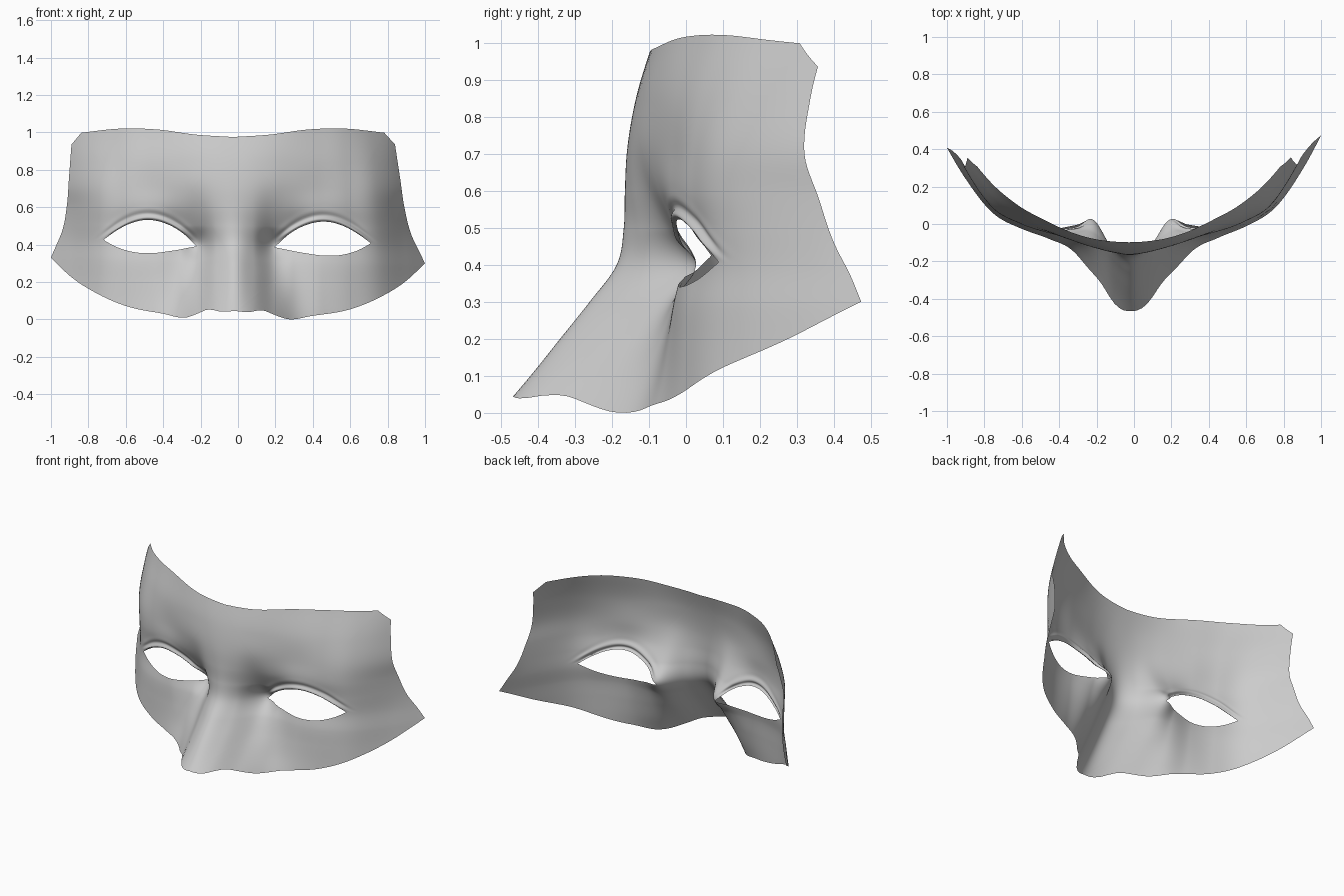
import bpy, bmesh, math
from mathutils import Vector

if "Cube" in bpy.data.objects:
    bpy.data.objects.remove(bpy.data.objects["Cube"])


def interp(xs, ys, x):
    """Smooth curve through points (Hermite with averaged slopes)."""
    n = len(xs)
    x = min(max(x, xs[0]), xs[-1])
    i = 0
    while i < n - 2 and x > xs[i + 1]:
        i += 1
    s = lambda k: (ys[k + 1] - ys[k]) / (xs[k + 1] - xs[k])
    def slope(k):
        if k == 0:
            return s(0)
        if k == n - 1:
            return s(n - 2)
        a, b = xs[k] - xs[k - 1], xs[k + 1] - xs[k]
        return (s(k - 1) * b + s(k) * a) / (a + b)
    h = xs[i + 1] - xs[i]
    t = (x - xs[i]) / h
    return ((2*t**3 - 3*t*t + 1) * ys[i] + (t**3 - 2*t*t + t) * h * slope(i)
            + (3*t*t - 2*t**3) * ys[i + 1] + (t**3 - t*t) * h * slope(i + 1))


# Face relief: depth y across each horizontal section, from chin side to brow
XS = [0, .1, .2, .3, .45, .6, .75, .9, 1.0]
SECTIONS = {
    0.00: [-.505, -.455, -.300, -.165, -.085, -.025, .050, .19, .34],
    0.10: [-.420, -.358, -.210, -.112, -.063, -.015, .065, .23, .36],
    0.20: [-.340, -.270, -.130, -.071, -.047, -.007, .078, .26, .40],
    0.30: [-.260, -.190, -.060, -.036, -.034, .002, .090, .285, .435],
    0.40: [-.187, -.128, .020, .002, -.014, .022, .108, .315, .475],
    0.50: [-.168, -.132, -.048, -.028, -.018, .022, .106, .330, .515],
    0.60: [-.165, -.146, -.097, -.072, -.043, .008, .100, .335, .535],
    0.70: [-.160, -.150, -.122, -.090, -.040, .013, .105, .328, .54],
    0.85: [-.135, -.130, -.112, -.083, -.028, .042, .155, .380, .61],
    1.03: [-.080, -.077, -.065, -.040, .025, .110, .250, .470, .71],
}
ZS = list(SECTIONS)
MIRROR_XS = [-.1] + XS


def depth(x, z):
    col = [interp(MIRROR_XS, [r[1]] + r, x) for r in SECTIONS.values()]
    return interp(ZS, col, z)


def sample(xs, ys, a, b, n=50):
    pts = []
    for i in range(n + 1):
        x = a + (b - a) * i / n
        pts.append((x, interp(xs, ys, x)))
    return pts


# Outline of one half: lower edge, side edge, top edge, centre line
bottom = sample([0, .07, .15, .2, .27, .4, .6, .75, .9, 1],
                [.045, .04, .05, .03, .006, .025, .063, .125, .22, .315], 0, 1, 80)
side = [(x, z) for z, x in sample([.315, .38, .45, .6, .75, .935],
                                  [1, .97, .938, .903, .886, .865], .315, .935)]
top = sample([0, .2, .4, .6, .81], [.975, .988, 1.015, 1.02, .998], .81, 0)
outline = bottom + side + top

# Eye opening: upper and lower lid edges
upper = sample([.21, .28, .385, .48, .57, .65, .712],
               [.39, .455, .512, .527, .506, .463, .418], .712, .21, 60)
lower = sample([.21, .36, .48, .57, .66, .712],
               [.388, .36, .347, .355, .385, .414], .21, .712, 60)
eye = upper + lower
CENTRE = (.46, .425)


def ray_hit(loop, dx, dz):
    """Where the ray from the eye centre meets a closed loop."""
    best = None
    for i, (ax, az) in enumerate(loop):
        bx, bz = loop[(i + 1) % len(loop)]
        ex, ez = bx - ax, bz - az
        den = dx * ez - dz * ex
        if abs(den) < 1e-12:
            continue
        px, pz = ax - CENTRE[0], az - CENTRE[1]
        t = (px * ez - pz * ex) / den
        u = (px * dz - pz * dx) / den
        if t > 0 and -1e-6 <= u <= 1 + 1e-6 and (best is None or t > best):
            best = t
    return (CENTRE[0] + best * dx, CENTRE[1] + best * dz)


angles = [math.atan2(.62 * math.sin(2 * math.pi * i / 220), math.cos(2 * math.pi * i / 220))
          for i in range(220)]
corners = [(0, .045), (1, .315), (.865, .935), (.81, .998), (0, .975), (.21, .389), (.712, .416)]
keys = [math.atan2(z - CENTRE[1], x - CENTRE[0]) for x, z in corners]
angles = sorted([a for a in angles if all(abs(a - k) > .004 for k in keys)] + keys)
RINGS = 40

# Half shell: rings from the eye rim to the outline, with a folded upper lid
points = []
for a in angles:
    d = (math.cos(a), math.sin(a))
    inner, outer = ray_hit(eye, *d), ray_hit(outline, *d)
    span = math.dist(inner, outer)
    lid = max(0, min(1, (inner[1] - .415) / .06))
    lid = lid * lid * (3 - 2 * lid)
    for r in range(RINGS + 1):
        t = (r / RINGS) ** 1.8
        x = max(0, inner[0] + (outer[0] - inner[0]) * t)
        z = inner[1] + (outer[1] - inner[1]) * t
        g = t * span
        fold = -.012 * lid * math.sin(2 * math.pi * g / .052) * math.exp(-(g / .04) ** 2)
        points.append((x, depth(x, z) + fold, z))


def place(x, y, z):
    """Slight hand-made lopsidedness of the whole mask."""
    low = 1 - min(1, max(0, (z - .3) / .65))
    nose = .018 * math.exp(-(x / .3) ** 2) * low
    return Vector((x - .04 * max(0, z - .3) - nose, y + .033 * x**3 * low, z - .015 * x * low))


bm = bmesh.new()
n, w = len(angles), RINGS + 1
for sx in (1, -1):
    vs = [bm.verts.new(place(sx * x, y, z)) for x, y, z in points]
    for i in range(n):
        j = (i + 1) % n
        for r in range(RINGS):
            q = [vs[i*w + r], vs[i*w + r + 1], vs[j*w + r + 1], vs[j*w + r]]
            bm.faces.new(q if sx > 0 else q[::-1])
bmesh.ops.remove_doubles(bm, verts=bm.verts, dist=1e-4)
bm.normal_update()
if sum(f.normal.y * f.calc_area() for f in bm.faces) > 0:
    bmesh.ops.reverse_faces(bm, faces=bm.faces)

mesh = bpy.data.meshes.new("half_face_mask")
bm.to_mesh(mesh)
bm.free()
mask = bpy.data.objects.new("half_face_mask", mesh)
bpy.context.collection.objects.link(mask)
for p in mesh.polygons:
    p.use_smooth = True
